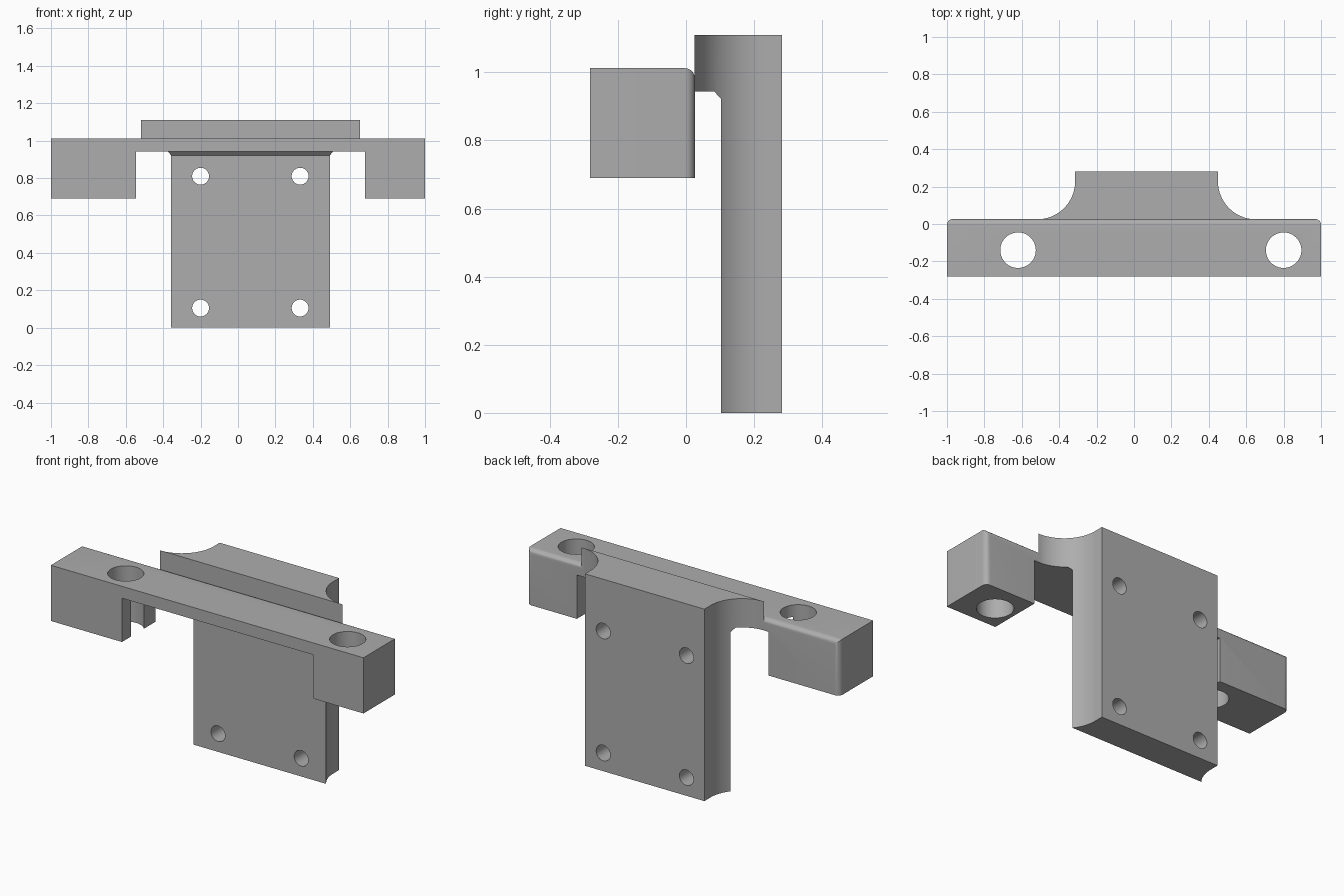
import bpy, bmesh, math
from mathutils import Matrix, Vector

if "Cube" in bpy.data.objects:
    bpy.data.objects.remove(bpy.data.objects["Cube"], do_unlink=True)

GREY = (0.42, 0.42, 0.42, 1)
steel = bpy.data.materials.new("plain grey")
steel.use_nodes = True
steel.diffuse_color = GREY
steel.node_tree.nodes["Principled BSDF"].inputs["Base Color"].default_value = GREY


def finish(name, bm):
    bmesh.ops.recalc_face_normals(bm, faces=bm.faces)
    mesh = bpy.data.meshes.new(name)
    bm.to_mesh(mesh)
    bm.free()
    mesh.materials.append(steel)
    ob = bpy.data.objects.new(name, mesh)
    bpy.context.collection.objects.link(ob)
    return ob


def prism(points, direction):
    """Extrude a closed outline of 3D points."""
    bm = bmesh.new()
    face = bm.faces.new([bm.verts.new(p) for p in points])
    res = bmesh.ops.extrude_face_region(bm, geom=[face])
    moved = [g for g in res["geom"] if isinstance(g, bmesh.types.BMVert)]
    bmesh.ops.translate(bm, verts=moved, vec=Vector(direction))
    return bm


def drill(name, location, radius, axis):
    bm = bmesh.new()
    bmesh.ops.create_cone(bm, cap_ends=True, segments=48, radius1=radius, radius2=radius, depth=2)
    if axis == "Y":
        bmesh.ops.rotate(bm, verts=bm.verts, matrix=Matrix.Rotation(math.pi / 2, 3, "X"))
    bmesh.ops.translate(bm, verts=bm.verts, vec=Vector(location))
    return finish(name, bm)


def combine(ob, other, operation):
    mod = ob.modifiers.new(operation.lower(), "BOOLEAN")
    mod.operation, mod.object, mod.solver = operation, other, "EXACT"
    bpy.context.view_layer.objects.active = ob
    bpy.ops.object.modifier_apply(modifier=mod.name)
    bpy.data.objects.remove(other, do_unlink=True)


# Crossbar with a deep block at each end, rounded at the outer back corners
FRONT, BACK = -0.282, 0.026
outline = [(-1, 0.69), (-0.545, 0.69), (-0.545, 0.943), (0.68, 0.943),
           (0.68, 0.69), (1, 0.69), (1, 1.012), (-1, 1.012)]
bm = prism([(x, FRONT, z) for x, z in outline], (0, BACK - FRONT, 0))
corners = [e for e in bm.edges
           if all(abs(v.co.x) > 0.99 and v.co.y > 0 for v in e.verts)]
bmesh.ops.bevel(bm, geom=corners, offset=0.03, segments=8, profile=0.5, affect="EDGES")
crossbar = finish("crossbar", bm)

# Mounting plate: plan outline with a concave sweep down each side
MID, HALF, R, CY = 0.067, 0.382, 0.203, 0.228
STEPS = 24
sweep = [(HALF + R - R * math.cos(a), CY - R * math.sin(a))
         for a in (math.pi / 2 * i / STEPS for i in range(STEPS + 1))]
side = [(HALF, 0.282)] + sweep
plan = [(MID + x, y) for x, y in side] + [(MID - x, y) for x, y in reversed(side)]
plate = finish("mounting_plate", prism([(x, y, 0) for x, y in plan], (0, 0, 1.11)))

# Cut back the front of the plate under the bar, with a small chamfer
relief = [(-0.2, -0.2), (0.103, -0.2), (0.103, 0.922), (0.083, 0.943), (-0.2, 0.943)]
cutter = finish("relief_cutter", prism([(-1.5, y, z) for y, z in relief], (3, 0, 0)))
combine(plate, cutter, "DIFFERENCE")

# Four screw holes through the plate
for x in (-0.2, 0.332):
    for z in (0.105, 0.81):
        combine(plate, drill("screw_drill", (x, 0.2, z), 0.045, "Y"), "DIFFERENCE")

# Two large vertical holes through the end blocks
for x in (-0.62, 0.8):
    combine(crossbar, drill("bolt_drill", (x, -0.14, 0.8), 0.095, "Z"), "DIFFERENCE")

# Join into a single bracket
combine(crossbar, plate, "UNION")
crossbar.name = "bracket"
bpy.ops.object.select_all(action="DESELECT")
crossbar.select_set(True)
bpy.context.view_layer.objects.active = crossbar
bpy.ops.object.shade_smooth_by_angle(angle=math.radians(30))
